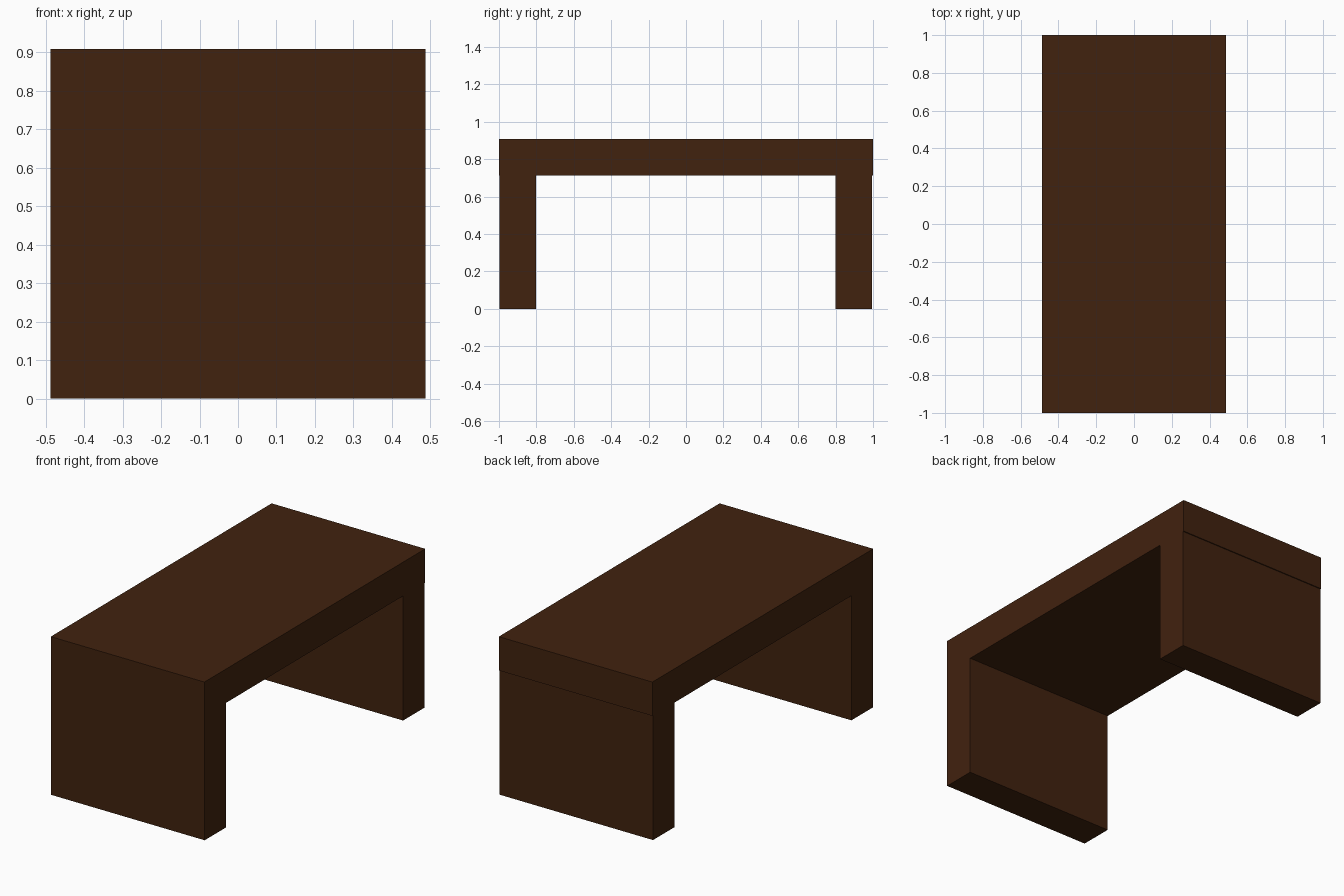
import bpy

if "Cube" in bpy.data.objects:
    bpy.data.objects.remove(bpy.data.objects["Cube"])

# Dark brown wood
wood = bpy.data.materials.new("dark_brown_wood")
wood.diffuse_color = (0.053, 0.016, 0.0045, 1.0)
wood.use_nodes = True
wood.node_tree.nodes["Principled BSDF"].inputs["Base Color"].default_value = wood.diffuse_color


def box(name, lo, hi):
    """Axis-aligned box between two corners."""
    centre = [(a + b) / 2 for a, b in zip(lo, hi)]
    bpy.ops.mesh.primitive_cube_add(size=1, location=centre)
    ob = bpy.context.object
    ob.name = name
    ob.scale = [b - a for a, b in zip(lo, hi)]
    bpy.ops.object.transform_apply(location=False, rotation=False, scale=True)
    ob.data.materials.append(wood)
    return ob


HALF_W = 0.487   # half width in x
TOP_Z = 0.908    # upper face of the slab
LEG_Z = 0.714    # underside of the slab

# Thick table top
box("table_top", (-HALF_W, -1.0, LEG_Z), (HALF_W, 1.0, TOP_Z))

# Full-width panel legs, set in very slightly from the slab ends
box("front_leg", (-HALF_W, -0.997, 0), (HALF_W, -0.803, LEG_Z))
box("back_leg", (-HALF_W, 0.800, 0), (HALF_W, 0.994, LEG_Z))
